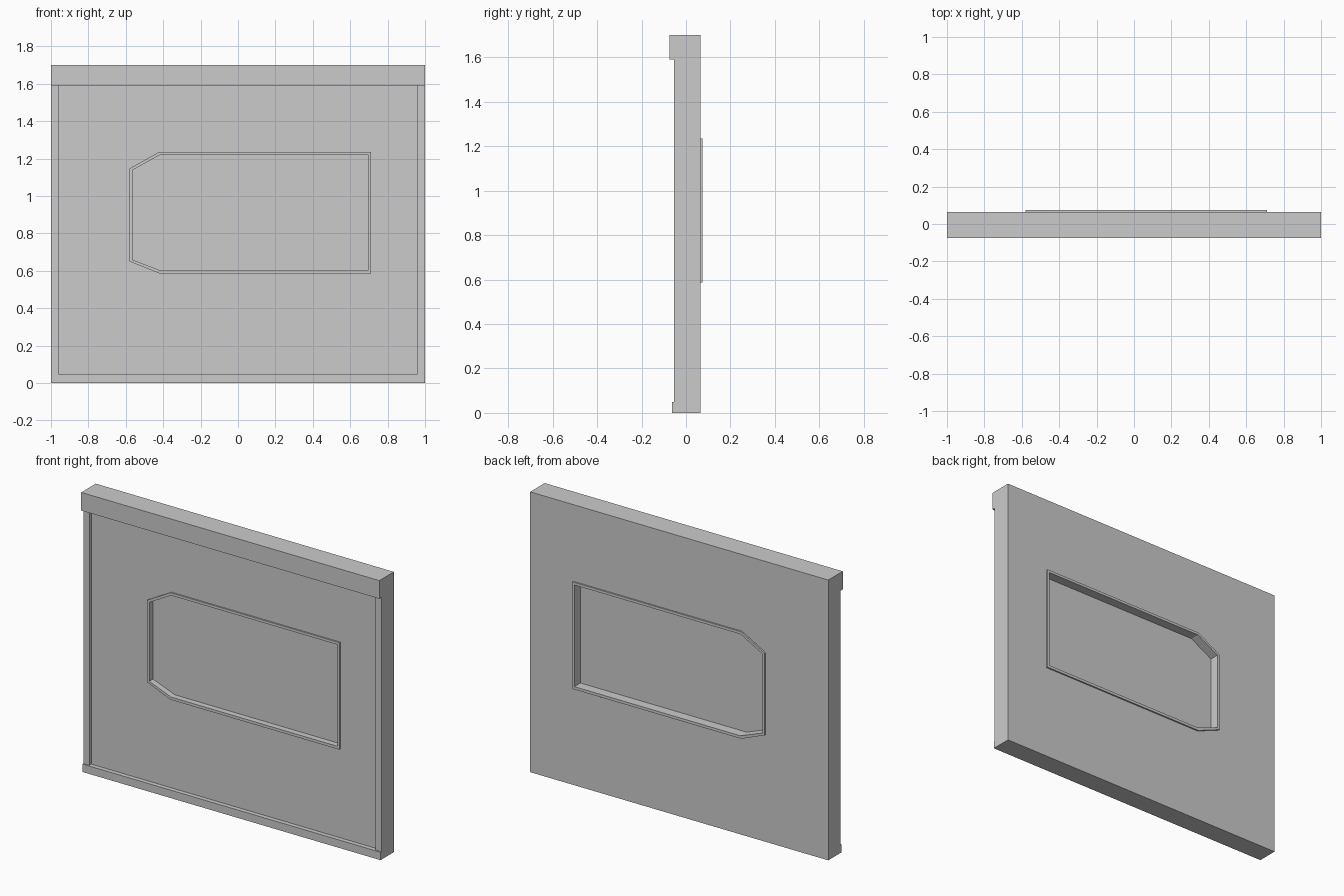
import bpy, bmesh

if "Cube" in bpy.data.objects:
    bpy.data.objects.remove(bpy.data.objects["Cube"])

# Window outlines as (x, z): outer edge of the frame and its opening
OUTER = [(-0.58, 0.65), (-0.422, 0.586), (0.711, 0.586),
         (0.711, 1.235), (-0.422, 1.235), (-0.58, 1.147)]
INNER = [(-0.564, 0.659), (-0.418, 0.603), (0.697, 0.603),
         (0.697, 1.219), (-0.418, 1.219), (-0.564, 1.138)]


def finish(name, bm):
    bmesh.ops.recalc_face_normals(bm, faces=bm.faces)
    mesh = bpy.data.meshes.new(name)
    bm.to_mesh(mesh)
    bm.free()
    obj = bpy.data.objects.new(name, mesh)
    bpy.context.collection.objects.link(obj)
    return obj


def prism(name, points, vector):
    """Extrude a closed outline along a vector."""
    bm = bmesh.new()
    face = bm.faces.new([bm.verts.new(p) for p in points])
    new = bmesh.ops.extrude_face_region(bm, geom=[face])["geom"]
    verts = [g for g in new if isinstance(g, bmesh.types.BMVert)]
    bmesh.ops.translate(bm, vec=vector, verts=verts)
    return finish(name, bm)


def slab(name, outline, y0, y1):
    return prism(name, [(x, y0, z) for x, z in outline], (0, y1 - y0, 0))


def ring(name, outer, inner, y0, y1):
    """Hollow frame swept from four loops."""
    bm = bmesh.new()
    loops = [[bm.verts.new((x, y, z)) for x, z in outline]
             for outline, y in ((outer, y0), (outer, y1), (inner, y1), (inner, y0))]
    n = len(outer)
    for k in range(4):
        a, b = loops[k], loops[(k + 1) % 4]
        for i in range(n):
            j = (i + 1) % n
            bm.faces.new((a[i], a[j], b[j], b[i]))
    return finish(name, bm)


def cut(target, cutter):
    cutter.hide_render = True
    cutter.hide_set(True)
    mod = target.modifiers.new(cutter.name, 'BOOLEAN')
    mod.operation = 'DIFFERENCE'
    mod.solver = 'EXACT'
    mod.object = cutter


# Wall body: side profile with top header and bottom rail
profile = [(0.065, 0), (0.065, 1.7), (-0.074, 1.7), (-0.074, 1.59),
           (-0.054, 1.59), (-0.054, 0.048), (-0.062, 0.048), (-0.062, 0)]
wall = prism("wall_panel", [(-1, y, z) for y, z in profile], (2, 0, 0))

# Shallow front recess between the side posts
recess = [(-0.96, 0.048), (0.96, 0.048), (0.96, 1.59), (-0.96, 1.59)]
cut(wall, slab("recess_cutter", recess, -0.1, -0.035))

# Window opening, frame standing proud on both sides, and pane
cut(wall, slab("window_cutter", OUTER, -0.2, 0.2))
ring("window_frame", OUTER, INNER, -0.044, 0.074)
slab("window_pane", INNER, -0.008, 0.016)
